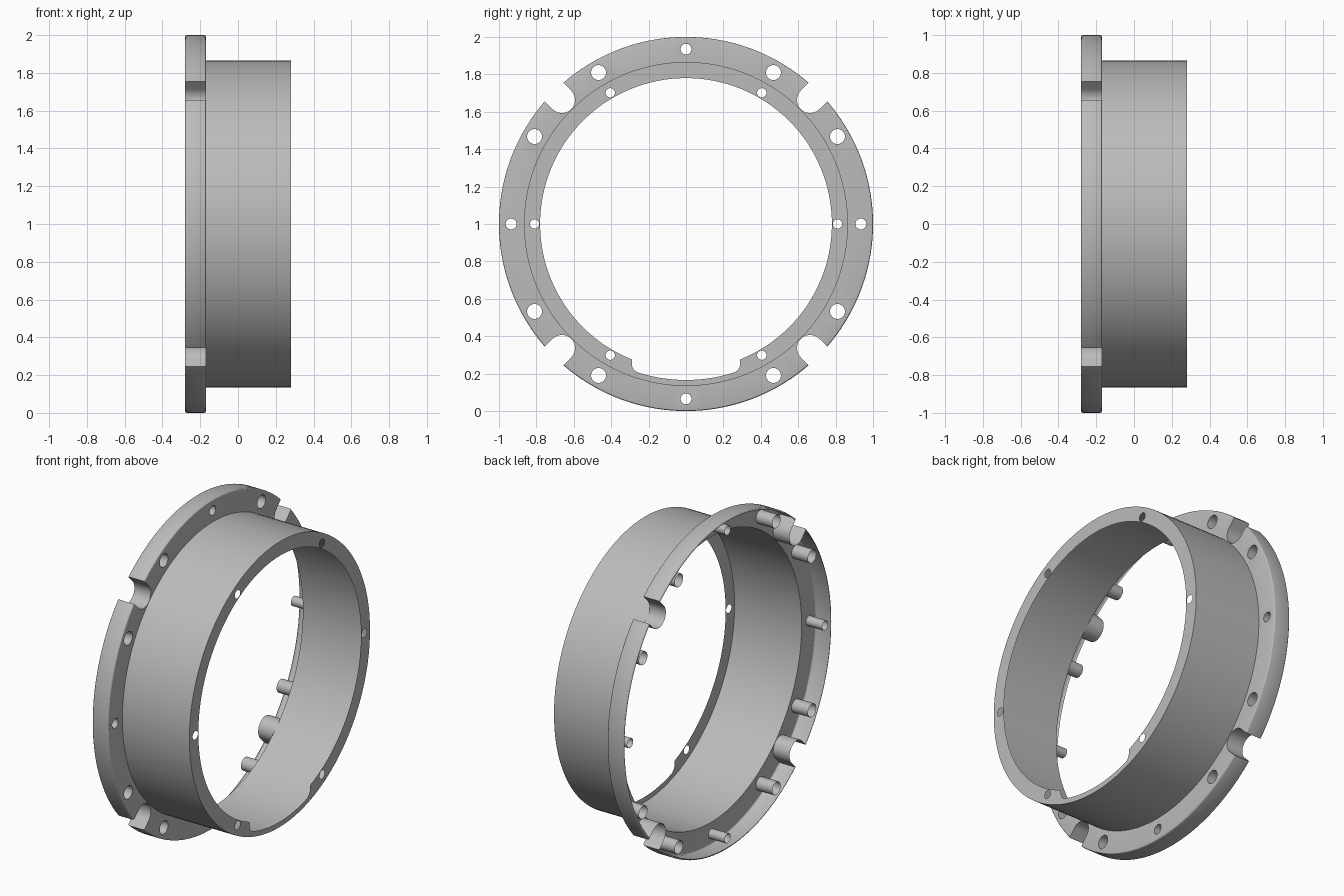
import bpy, bmesh
from math import sin, cos, asin, sqrt, pi, radians, atan2
from mathutils import Vector

if "Cube" in bpy.data.objects:
    bpy.data.objects.remove(bpy.data.objects["Cube"])

SLEEVE_R, BORE_R, BOLT_R, PIN_R = 0.866, 0.78, 0.935, 0.81
BACK, FACE, END = -0.28, -0.17, 0.28      # stations along the x axis

grey = bpy.data.materials.new("satin grey")
grey.use_nodes = True
grey.diffuse_color = (0.5, 0.5, 0.5, 1)
grey.node_tree.nodes["Principled BSDF"].inputs["Base Color"].default_value = (0.5, 0.5, 0.5, 1)


def arc(cy, cz, r, a0, a1, n):
    """Points on an arc in the y-z plane, both ends included."""
    return [(cy + r * cos(a0 + (a1 - a0) * i / n), cz + r * sin(a0 + (a1 - a0) * i / n))
            for i in range(n + 1)]


def circle(cy, cz, r, n):
    return arc(cy, cz, r, 0, 2 * pi, n)[:-1]


def holes(pitch_r, r, degrees):
    return [circle(pitch_r * cos(radians(d)), pitch_r * sin(radians(d)), r, 24) for d in degrees]


def slotted_outline(r, w=0.07, c=0.938):
    """Round outline with four U-shaped slots on the diagonals."""
    pts, half = [], asin(w / r)
    for k in range(4):
        mid = pi / 4 + k * pi / 2
        slot = [(sqrt(r * r - w * w), -w)] + arc(c, 0, w, -pi / 2, -3 * pi / 2, 20)
        pts += [(u * cos(mid) - v * sin(mid), u * sin(mid) + v * cos(mid)) for u, v in slot]
        pts += arc(0, 0, r, mid + half, mid + pi / 2 - half, 36)[:-1]
    return pts


def relieved_bore(half=0.29, deep=0.834, fillet=0.05):
    """Bore outline with a shallow filleted relief at the bottom."""
    cy = half - fillet
    cz = -sqrt((deep - fillet) ** 2 - cy ** 2)
    a = atan2(cz, cy)
    start = atan2(-sqrt(BORE_R ** 2 - half ** 2), half)
    right = arc(cy, cz, fillet, a, 0, 8)
    left = [(-y, z) for y, z in reversed(right)]
    return (arc(0, 0, BORE_R, start, pi - start, 112) + left
            + arc(0, 0, deep, -pi - a, a, 24)[1:-1] + right)


def ring(bm, pts, x):
    return [bm.verts.new((x, y, z + 1)) for y, z in pts]


def loft(bm, a, b):
    n = len(a)
    for i in range(n):
        bm.faces.new((a[i], a[(i + 1) % n], b[(i + 1) % n], b[i]))


def sheet(bm, loops):
    """Flat face bounded by the first loop and pierced by the others."""
    edges = []
    for vs in loops:
        for i, v in enumerate(vs):
            nxt = vs[(i + 1) % len(vs)]
            edges.append(bm.edges.get((v, nxt)) or bm.edges.new((v, nxt)))
    bmesh.ops.triangle_fill(bm, use_beauty=True, edges=edges, normal=Vector((1, 0, 0)))


def finish(bm, name, face_x):
    bmesh.ops.recalc_face_normals(bm, faces=bm.faces)
    caps = [f for f in bm.faces if all(abs(v.co.x - face_x) < 1e-5 for v in f.verts)]
    if sum(f.normal.x * f.calc_area() for f in caps) < 0:
        bmesh.ops.reverse_faces(bm, faces=bm.faces)
    mesh = bpy.data.meshes.new(name)
    bm.to_mesh(mesh)
    bm.free()
    mesh.materials.append(grey)
    ob = bpy.data.objects.new(name, mesh)
    bpy.context.collection.objects.link(ob)
    bpy.ops.object.select_all(action='DESELECT')
    ob.select_set(True)
    bpy.context.view_layer.objects.active = ob
    bpy.ops.object.shade_smooth_by_angle(angle=radians(25))


# Flange: pierced front face, rounded slotted rim, open back
bm = bmesh.new()
f = 0.01
section = [(1 - f + f * sin(t), FACE - f + f * cos(t)) for t in (0, pi / 6, pi / 3, pi / 2)]
section += [(r, BACK + FACE - x) for r, x in reversed(section)]
rim = [ring(bm, slotted_outline(r), x) for r, x in section]
for a, b in zip(rim, rim[1:]):
    loft(bm, a, b)
inner = ring(bm, circle(0, 0, SLEEVE_R, 144), FACE)
mouths = []
# Bolt holes: eight large and four small, each with its own thin liner
bolt_holes = holes(BOLT_R, 0.04, [d for d in range(0, 360, 30) if d % 90])
bolt_holes += holes(BOLT_R, 0.029, range(0, 360, 90))
for pts in bolt_holes:
    mouths.append(ring(bm, pts, FACE))
    loft(bm, mouths[-1], ring(bm, pts, BACK))
sheet(bm, [rim[0], inner] + mouths)
finish(bm, "flange", FACE)

# Sleeve: thin wall closed by a pierced end ring
bm = bmesh.new()
wall = circle(0, 0, SLEEVE_R, 144)
end = ring(bm, wall, END)
loft(bm, end, ring(bm, wall, FACE))
pins = [ring(bm, pts, END) for pts in holes(PIN_R, 0.025, range(0, 360, 60))]
sheet(bm, [end, ring(bm, relieved_bore(), END)] + pins)
finish(bm, "sleeve", END)
